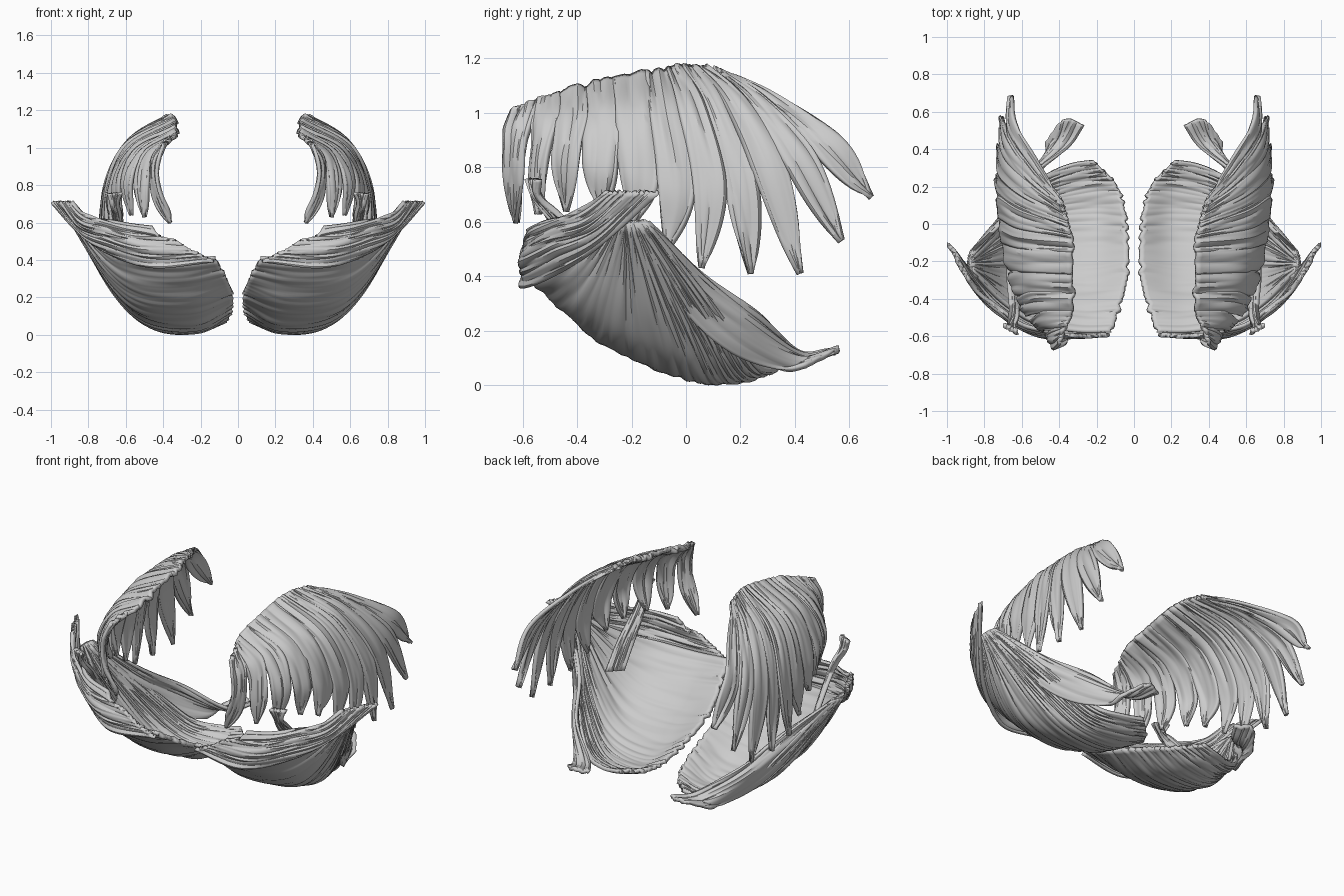
import bpy, math
from mathutils import Vector, noise

if "Cube" in bpy.data.objects:
    bpy.data.objects.remove(bpy.data.objects["Cube"])


def along(pts, t):
    """Smooth curve through pts, t in 0..1, straight beyond the ends."""
    n = len(pts) - 1
    x = t * n
    i = max(0, min(n - 1, int(math.floor(x))))
    f = x - i
    b, c = Vector(pts[i]), Vector(pts[i + 1])
    if f < 0 or f > 1:
        return b.lerp(c, f)
    a = Vector(pts[i - 1]) if i > 0 else b * 2 - c
    d = Vector(pts[i + 2]) if i + 2 <= n else c * 2 - b
    return 0.5 * (2 * b + (c - a) * f + (2 * a - 5 * b + 4 * c - d) * f * f
                  + (3 * b - 3 * c + d - a) * f ** 3)


def fan(rails, u, v):
    """Point on the sheet whose fibres run through every rail at u."""
    return along([along(r, u) for r in rails], v)


def muscle(name, patches, thick, amp, freq):
    """Fibrous sheet from (function, columns, rows) patches, mirrored in x."""
    verts, faces, params = [], [], []
    for p, (fn, nu, nv) in enumerate(patches):
        base = len(verts)
        for i in range(nu + 1):
            for j in range(nv + 1):
                verts.append(fn(i / nu, j / nv))
                params.append((i / nu * freq, j / nv * 2.5, p * 7.3))
        for i in range(nu):
            for j in range(nv):
                a = base + i * (nv + 1) + j
                faces.append((a, a + 1, a + nv + 2, a + nv + 1))
    me = bpy.data.meshes.new(name)
    me.from_pydata(verts, [], faces)
    me.update()
    normals = [v.normal.copy() for v in me.vertices]
    for v, n, q in zip(me.vertices, normals, params):
        v.co += n * noise.noise(Vector(q)) * amp
    ob = bpy.data.objects.new(name, me)
    bpy.context.collection.objects.link(ob)
    s = ob.modifiers.new("thickness", 'SOLIDIFY')
    s.thickness, s.offset = thick, 0
    ob.modifiers.new("mirror", 'MIRROR').use_mirror_merge = False
    bpy.context.view_layer.objects.active = ob
    ob.select_set(True)
    bpy.ops.object.shade_smooth_by_angle(angle=math.radians(35))
    ob.select_set(False)
    return ob


# Chest fan: breastbone edge, three bowl rails, arm end
chest = [
    [(.12, -.58, .41), (.04, -.3, .25), (.04, 0, .13), (.09, .2, .065), (.22, .34, .07)],
    [(.32, -.575, .4), (.25, -.32, .175), (.22, 0, .035), (.25, .19, .02), (.34, .32, .055)],
    [(.54, -.53, .42), (.5, -.3, .185), (.48, -.02, .065), (.46, .14, .045), (.48, .26, .08)],
    [(.7, -.42, .48), (.68, -.28, .31), (.66, -.08, .23), (.64, .04, .23), (.62, .14, .24)],
    [(.87, -.25, .6), (.88, -.2, .6), (.87, -.15, .6)],
]


def chest_fn(u, v):
    p = fan(chest, u, v)
    ragged = noise.noise(Vector((u * 40, 0, 3))) * .022 * (1 - v) ** 8
    return p + Vector((ragged, ragged * .3, 0))


muscle("chest_fan", [(chest_fn, 110, 36)], .022, .01, 38)

# Collarbone band folding over the front edge and out to the arm
band = [
    [(.46, -.58, .6), (.27, -.6, .465), (.13, -.59, .395)],
    [(.6, -.54, .605), (.52, -.59, .48), (.42, -.585, .36)],
    [(.72, -.46, .62), (.7, -.49, .53), (.66, -.46, .42)],
    [(.82, -.38, .65), (.84, -.35, .58), (.82, -.31, .52)],
    [(.89, -.3, .71), (.94, -.2, .71), (.99, -.1, .71)],
]


def band_fn(u, v):
    sag = -.05 * (1 - u) * math.sin(math.pi * min(1, u * 2.5 + .15)) * (1 - v) ** 3
    return fan(band, u, v) + Vector((0, 0, sag))


muscle("collarbone_band", [(band_fn, 44, 36)], .022, .012, 16)

# Lower chest strip with a flared end
strip = [
    [(.27, .53, .12), (.37, .56, .13), (.47, .44, .07)],
    [(.35, .41, .12), (.43, .42, .1), (.48, .33, .06)],
    [(.53, .26, .26), (.59, .22, .22), (.58, .15, .13)],
    [(.66, .06, .41), (.7, .04, .37), (.69, -.02, .29)],
    [(.86, -.14, .6), (.87, -.16, .6), (.86, -.18, .58)],
]
muscle("lower_chest_strip", [(lambda u, v: fan(strip, u, v), 24, 40)], .02, .012, 9)

# Small inner chest muscle with a knob at its upper end
inner = [
    [(.62, -.58, .76), (.7, -.54, .755)],
    [(.64, -.56, .7), (.67, -.53, .69)],
    [(.62, -.5, .62), (.66, -.46, .62)],
    [(.62, -.4, .48), (.67, -.32, .48)],
    [(.62, -.3, .32), (.67, -.2, .34)],
]
muscle("inner_chest_strip", [(lambda u, v: fan(inner, u, v), 16, 24)], .024, .012, 7)

# Side rib fan: shoulder blade edge, two bulging rails, finger tips
ribs = [
    [(.38, -.59, 1.03), (.33, -.45, 1.08), (.33, -.28, 1.12), (.33, -.1, 1.155),
     (.35, -.01, 1.17), (.37, .07, 1.165), (.39, .12, 1.155)],
    [(.44, -.62, .92), (.5, -.45, .98), (.56, -.27, 1.0), (.6, -.07, 1.0),
     (.59, .08, 1.02), (.56, .2, 1.05), (.53, .31, 1.05)],
    [(.43, -.63, .75), (.57, -.48, .82), (.66, -.27, .8), (.7, -.03, .73),
     (.71, .16, .75), (.69, .34, .82), (.65, .51, .89)],
    [(.36, -.62, .6), (.5, -.54, .63), (.57, -.44, .64), (.63, -.31, .63),
     (.67, -.2, .59), (.7, -.07, .5), (.72, .06, .43), (.73, .24, .41),
     (.72, .42, .41), (.71, .57, .53), (.66, .68, .69)],
]
FINGERS = 11


def finger(k):
    """One finger of the rib fan, tapering to its tip."""
    front = max(0, 1 - k / 5)
    start = .62 - .4 * front

    def fn(u, v):
        q = max(0, (v - start) / (1 - start))
        w = (1 - .3 * front * min(1, q * 4)) * (1 - q ** (1.7 + 3 * front))
        w = max(w, .04)
        c = (k + (u - .5) * w * 1.08) / (FINGERS - 1)
        p = fan(ribs, c, v)
        bulge = .006 * math.sin(math.pi * u) * math.sin(math.pi * v)
        ragged = noise.noise(Vector((c * 22, 0, 5))) * .02 * (1 - v) ** 8
        return p + Vector((bulge + ragged, 0, ragged))
    return fn


muscle("rib_fan", [(finger(k), 12, 30) for k in range(FINGERS)], .022, .012, 5)
